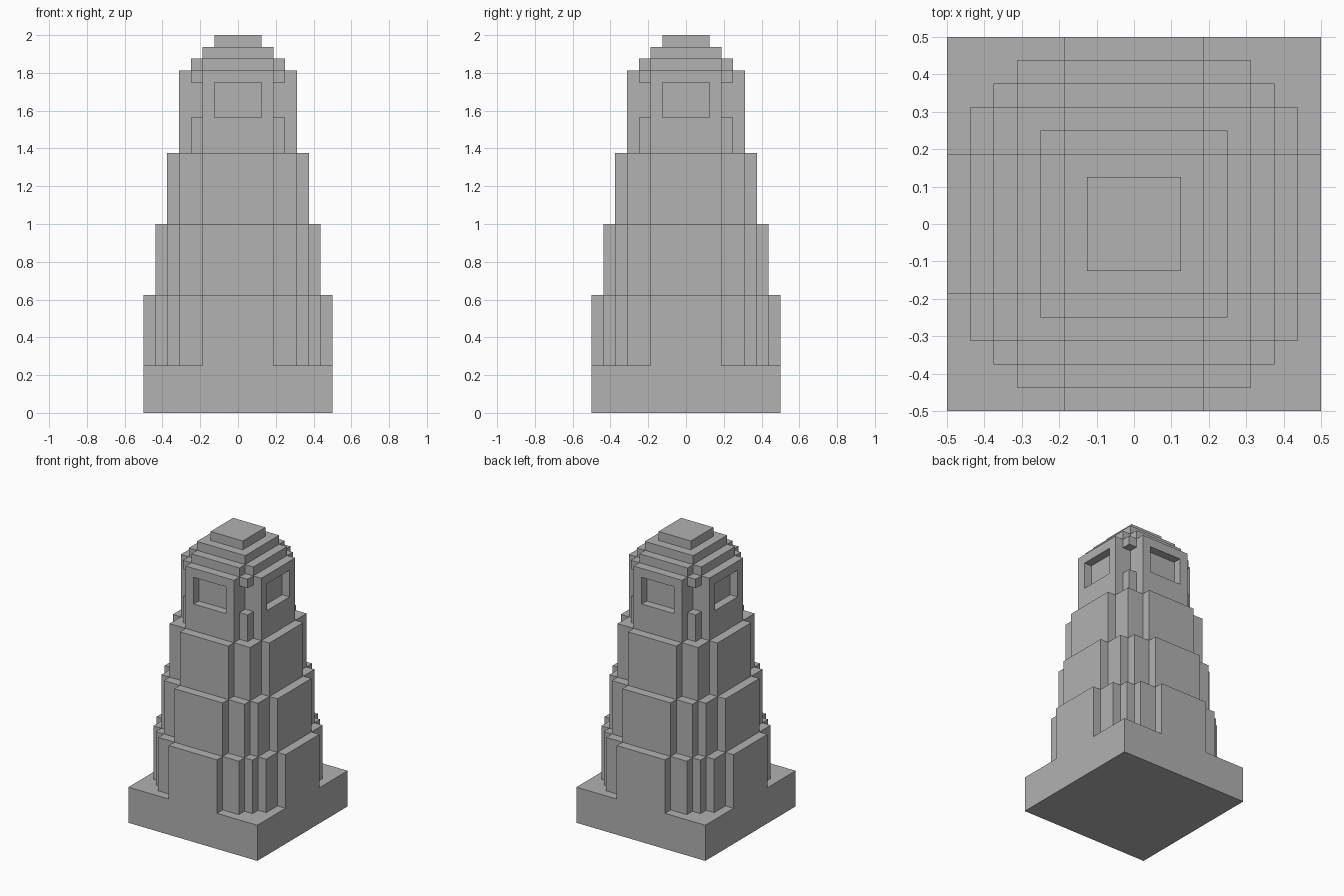
import bpy
import bmesh

U = 1 / 16  # building module

cube = bpy.data.objects.get("Cube")
if cube:
    bpy.data.objects.remove(cube, do_unlink=True)

stone = bpy.data.materials.new("grey_stone")
stone.use_nodes = True
GREY = (0.445, 0.445, 0.445, 1)
stone.diffuse_color = GREY
stone.node_tree.nodes["Principled BSDF"].inputs["Base Color"].default_value = GREY


def layer(name, quarter, bottom, top):
    """Extrude a plan made of a quarter outline turned four times."""
    plan = []
    pts = list(quarter)
    for _ in range(4):
        plan += pts
        pts = [(-y, x) for x, y in pts]
    bm = bmesh.new()
    face = bm.faces.new([bm.verts.new((x * U, y * U, bottom * U)) for x, y in plan])
    side = bmesh.ops.extrude_face_region(bm, geom=[face])
    verts = [v for v in side["geom"] if isinstance(v, bmesh.types.BMVert)]
    bmesh.ops.translate(bm, vec=(0, 0, (top - bottom) * U), verts=verts)
    bmesh.ops.recalc_face_normals(bm, faces=bm.faces)
    mesh = bpy.data.meshes.new(name)
    bm.to_mesh(mesh)
    bm.free()
    mesh.materials.append(stone)
    obj = bpy.data.objects.new(name, mesh)
    bpy.context.collection.objects.link(obj)
    return obj


def stepped(corners, inner=3):
    """Quarter outline of a wide buttress followed by stepped corners."""
    first_x, first_y = corners[0]
    pts = [(first_x, -first_y)]
    for i, (x, y) in enumerate(corners):
        next_x = corners[i + 1][0] if i + 1 < len(corners) else inner
        pts += [(x, y), (next_x, y)]
    return pts


# Square plinth
layer("plinth", [(8, 8)], 0, 4)

# Three receding tower tiers
layer("lower_tier", stepped([(8, 3), (7, 5), (6, 6), (5, 7)]), 4, 10)
layer("middle_tier", stepped([(7, 3), (6, 5), (5, 6)]), 10, 16)
layer("upper_tier", stepped([(6, 3), (5, 5)]), 16, 22)

# Belfry: parapet, window band with recesses and open corners, lintel
belfry = stepped([(5, 3), (4, 4)])
layer("belfry_parapet", belfry, 22, 25)
layer("belfry_windows",
      [(5, -3), (5, -2), (4.08, -2), (4.08, 2), (5, 2), (5, 3), (3, 3)], 25, 28)
layer("belfry_lintel", belfry, 28, 29)

# Stepped roof
layer("roof_lower_step", stepped([(4, 3)]), 29, 30)
layer("roof_middle_step", [(3, 3)], 30, 31)
layer("roof_cap", [(2, 2)], 31, 32)
